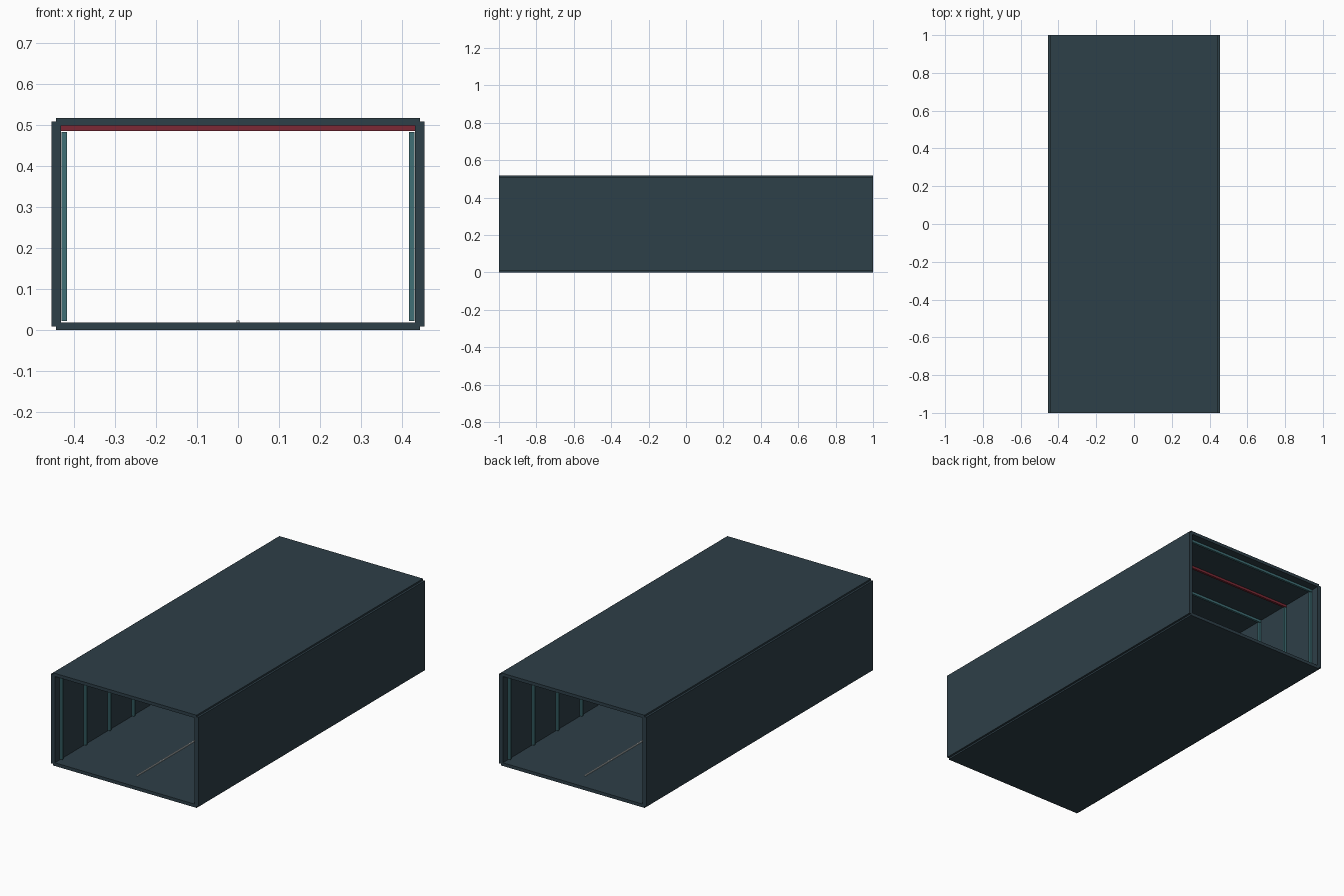
import bpy

if "Cube" in bpy.data.objects:
    bpy.data.objects.remove(bpy.data.objects["Cube"])


def material(name, rgb):
    m = bpy.data.materials.new(name)
    m.diffuse_color = (*rgb, 1)
    m.use_nodes = True
    m.node_tree.nodes["Principled BSDF"].inputs["Base Color"].default_value = m.diffuse_color
    return m


slate = material("slate", (0.027, 0.05, 0.065))
teal = material("teal", (0.05, 0.16, 0.18))
red = material("red", (0.2, 0.022, 0.035))
pale = material("pale", (0.6, 0.65, 0.65))


def box(name, lo, hi, mat):
    """Axis-aligned box between two corners."""
    bpy.ops.mesh.primitive_cube_add(
        size=1, location=[(a + b) / 2 for a, b in zip(lo, hi)])
    ob = bpy.context.object
    ob.name = name
    ob.scale = [b - a for a, b in zip(lo, hi)]
    bpy.ops.object.transform_apply(location=False, rotation=False, scale=True)
    ob.data.materials.append(mat)
    return ob


# Open-ended corridor shell
box("floor", (-0.444, -1, 0), (0.444, 1, 0.018), slate)
box("roof", (-0.444, -1, 0.5), (0.444, 1, 0.518), slate)
for side, x in (("left", -0.444), ("right", 0.444)):
    box(side + "_wall", (x - 0.0115, -1, 0.009), (x + 0.0115, 1, 0.509), slate)

# Ribs: a pair of wall posts and one ceiling bar at each station
COUNT = 10
HALF = 0.0065
for i in range(COUNT):
    y = -0.95 + 1.9 * i / (COUNT - 1)
    for side, x in (("left", -0.424), ("right", 0.424)):
        box(f"{side}_post_{i}", (x - HALF, y - HALF, 0.022),
            (x + HALF, y + HALF, 0.483), teal)
    box(f"ceiling_bar_{i}", (-0.432, y - HALF, 0.486),
        (0.432, y + HALF, 0.4995), red if i % 2 == 0 else teal)

# Thin guide line along the middle of the floor
box("floor_line", (-0.0035, -0.89, 0.017), (0.0035, 0.89, 0.0235), pale)
